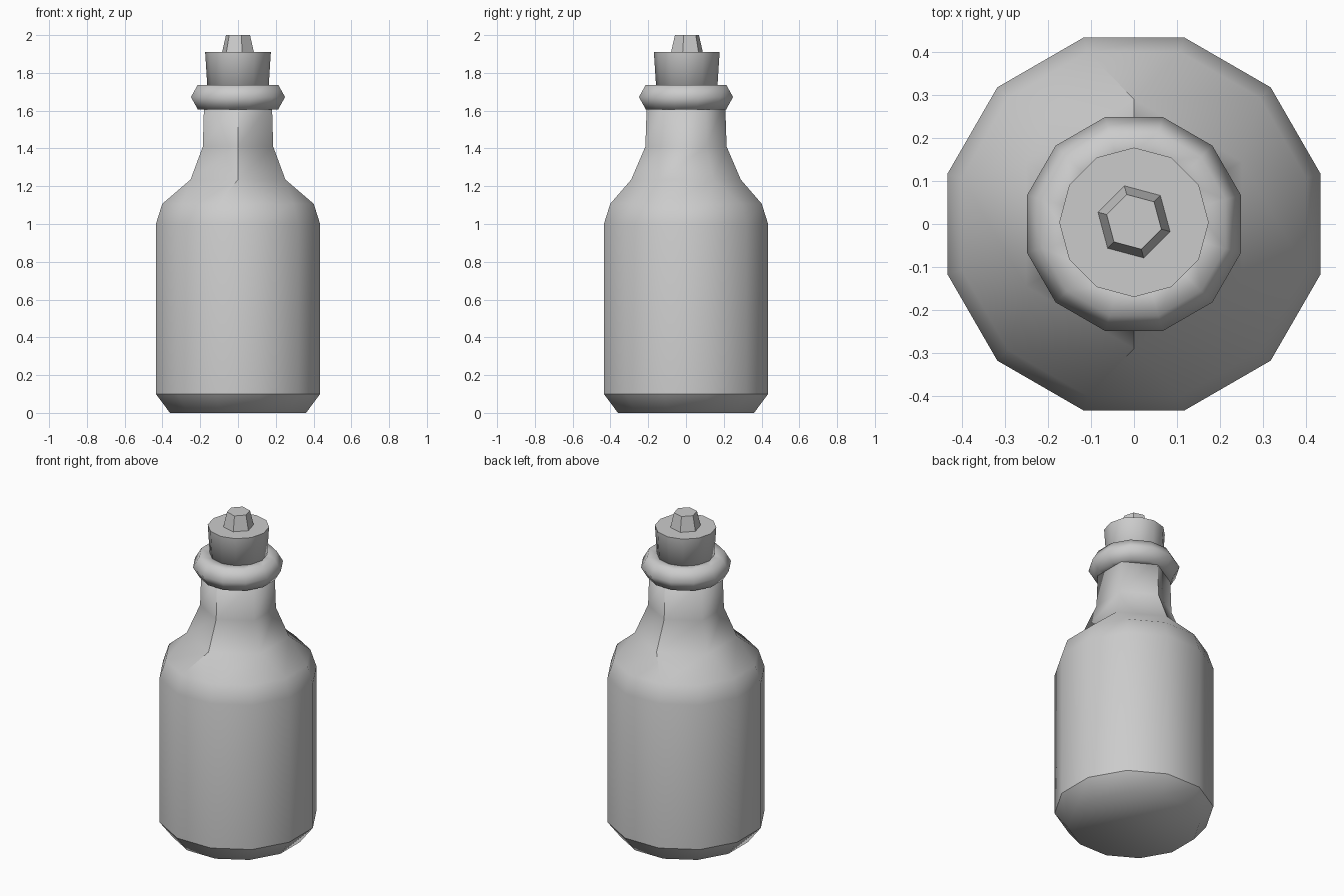
import bpy, bmesh, math

if "Cube" in bpy.data.objects:
    bpy.data.objects.remove(bpy.data.objects["Cube"], do_unlink=True)

grey = bpy.data.materials.new("plain grey")
grey.use_nodes = True
grey.diffuse_color = (0.6, 0.6, 0.6, 1)
grey.node_tree.nodes["Principled BSDF"].inputs["Base Color"].default_value = (0.6, 0.6, 0.6, 1)


def ring(bm, sides, radius, z, turn):
    """Add a loop of vertices, the first one at angle turn (degrees)."""
    verts = []
    for i in range(sides):
        a = math.radians(turn) + math.tau * i / sides
        verts.append(bm.verts.new((radius * math.cos(a), radius * math.sin(a), z)))
    return verts


def bridge(bm, low, high):
    n = len(low)
    for i in range(n):
        j = (i + 1) % n
        bm.faces.new((low[i], low[j], high[j], high[i]))


def stack(bm, profile, sides, turn):
    rings = [ring(bm, sides, r, z, turn) for r, z in profile]
    for low, high in zip(rings, rings[1:]):
        bridge(bm, low, high)
    return rings


def finish(bm, name, smooth=True):
    bmesh.ops.recalc_face_normals(bm, faces=bm.faces[:])
    for f in bm.faces:
        f.smooth = smooth
    mesh = bpy.data.meshes.new(name)
    bm.to_mesh(mesh)
    bm.free()
    mesh.materials.append(grey)
    obj = bpy.data.objects.new(name, mesh)
    bpy.context.collection.objects.link(obj)
    return obj


# Bottle: twelve-sided body running into a six-sided neck
bm = bmesh.new()
body = stack(bm, [(0.373, 0), (0.45, 0.1), (0.45, 1.0), (0.415, 1.107)], 12, 15)
neck = stack(bm, [(0.29, 1.235), (0.215, 1.41), (0.207, 1.65)], 6, 30)
bm.faces.new(body[0])
bm.faces.new(neck[-1])
shoulder, base = body[-1], neck[0]
for i in range(6):
    a, b, c = (shoulder[(2 * i + k) % 12] for k in range(3))
    bm.faces.new((a, b, base[i]))
    bm.faces.new((b, c, base[(i + 1) % 6], base[i]))
# Hard edges: foot rim, and the front and back neck seams
for e in bm.edges:
    p, q = sorted((v.co for v in e.verts), key=lambda co: co.z)
    foot = abs(p.z - 0.1) < 0.01 and abs(q.z - 0.1) < 0.01
    seam = abs(q.x) < 0.01 and -0.15 < p.x < 0.01 and q.z > 1.2
    if foot or seam:
        e.smooth = False
finish(bm, "bottle")

# Rolled lip: ring with a six-sided section
bm = bmesh.new()
section = []
for k in range(6):
    a = math.tau * k / 6
    section.append((0.183 + 0.075 * math.cos(a), 1.672 + 0.075 * math.sin(a)))
loops = stack(bm, section, 12, 15)
bridge(bm, loops[-1], loops[0])
finish(bm, "lip")

# Tapered stopper
bm = bmesh.new()
loops = stack(bm, [(0.158, 1.66), (0.174, 1.91)], 12, 0)
bm.faces.new(loops[0])
top = bm.faces.new(loops[-1])
for e in top.edges:
    e.smooth = False
stopper = finish(bm, "stopper")
stopper.location.y = 0.004

# Six-sided grip on the stopper
bm = bmesh.new()
loops = stack(bm, [(0.088, 1.905), (0.066, 2.0)], 6, 45)
bm.faces.new(loops[0])
bm.faces.new(loops[-1])
grip = finish(bm, "stopper_grip", smooth=False)
grip.location.y = 0.005
